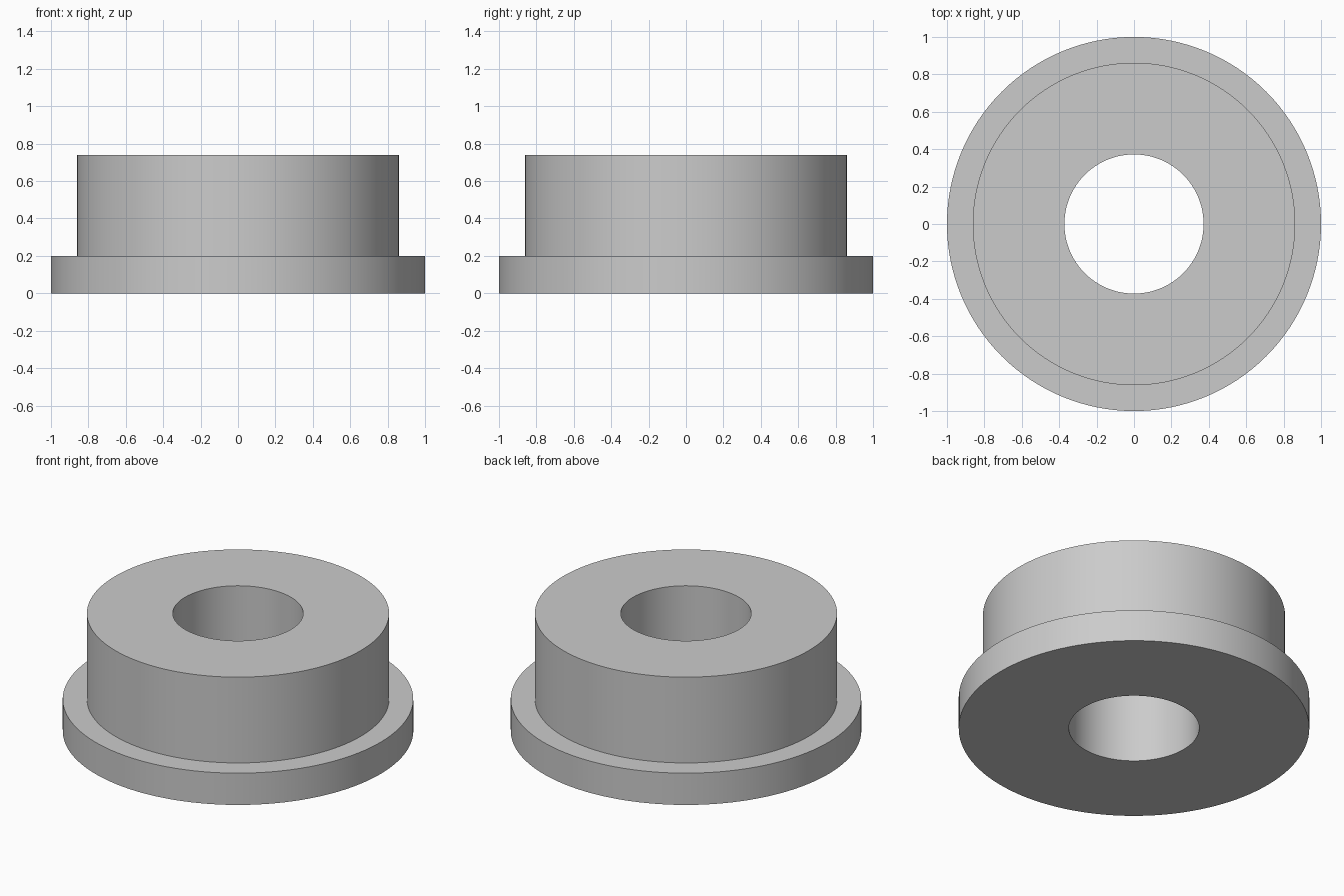
import bpy
import bmesh
from math import cos, sin, radians, tau

cube = bpy.data.objects.get("Cube")
if cube:
    bpy.data.objects.remove(cube, do_unlink=True)

SEGMENTS = 128
BORE, BODY, FLANGE = 0.372, 0.862, 1.0
FLANGE_TOP, BODY_TOP = 0.2, 0.74

# Plain grey material
grey = bpy.data.materials.new("light_grey")
colour = (0.6, 0.6, 0.6, 1)
grey.use_nodes = True
grey.diffuse_color = colour
grey.node_tree.nodes["Principled BSDF"].inputs["Base Color"].default_value = colour


def lathe(name, profile):
    """Revolve a closed (radius, height) profile about z."""
    bm = bmesh.new()
    rings = []
    for i in range(SEGMENTS):
        a = tau * i / SEGMENTS
        rings.append([bm.verts.new((r * cos(a), r * sin(a), z)) for r, z in profile])
    count = len(profile)
    for i, ring in enumerate(rings):
        following = rings[(i + 1) % SEGMENTS]
        for j in range(count):
            k = (j + 1) % count
            bm.faces.new((ring[j], following[j], following[k], ring[k]))
    bmesh.ops.recalc_face_normals(bm, faces=bm.faces)
    mesh = bpy.data.meshes.new(name)
    bm.to_mesh(mesh)
    bm.free()
    mesh.materials.append(grey)
    obj = bpy.data.objects.new(name, mesh)
    bpy.context.collection.objects.link(obj)
    return obj


# Flanged bushing with a through bore
bushing = lathe("flanged_bushing", [
    (BORE, 0), (FLANGE, 0), (FLANGE, FLANGE_TOP),
    (BODY, FLANGE_TOP), (BODY, BODY_TOP), (BORE, BODY_TOP),
])
bpy.ops.object.select_all(action="DESELECT")
bushing.select_set(True)
bpy.context.view_layer.objects.active = bushing
bpy.ops.object.shade_smooth_by_angle(angle=radians(30))
